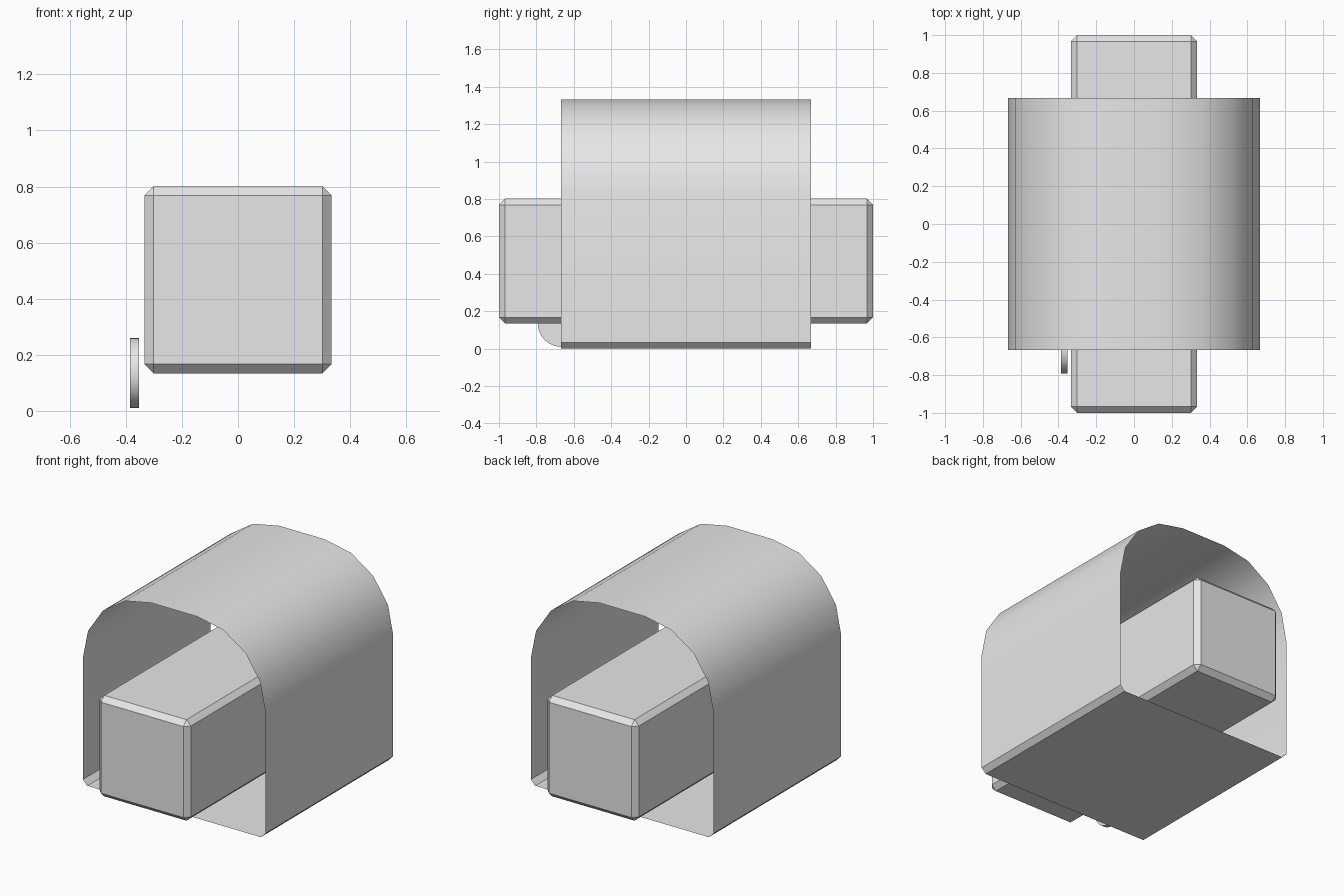
import bpy, bmesh, math

if "Cube" in bpy.data.objects:
    bpy.data.objects.remove(bpy.data.objects["Cube"])

grey = bpy.data.materials.new("light_grey")
grey.diffuse_color = (0.8, 0.8, 0.8, 1)
grey.use_nodes = True
grey.node_tree.nodes["Principled BSDF"].inputs["Base Color"].default_value = grey.diffuse_color


def finish(name, bm, smooth=False):
    """Turn a bmesh into a named grey object."""
    bmesh.ops.recalc_face_normals(bm, faces=bm.faces)
    mesh = bpy.data.meshes.new(name)
    bm.to_mesh(mesh)
    bm.free()
    mesh.materials.append(grey)
    obj = bpy.data.objects.new(name, mesh)
    bpy.context.collection.objects.link(obj)
    if smooth:
        bpy.ops.object.select_all(action='DESELECT')
        obj.select_set(True)
        bpy.context.view_layer.objects.active = obj
        bpy.ops.object.shade_smooth_by_angle(angle=math.radians(30))
    return obj


# Arched shell: thin open-ended tube, rounded on top, chamfered at the bottom
HALF, HEIGHT, RADIUS, CHAMFER, STEPS = 0.667, 1.333, 0.5, 0.033, 4
right = [(HALF - CHAMFER, 0.0), (HALF, CHAMFER)]
for i in range(STEPS + 1):
    a = math.pi / 2 * i / STEPS
    right.append((HALF - RADIUS + RADIUS * math.cos(a),
                  HEIGHT - RADIUS + RADIUS * math.sin(a)))
profile = right + [(-x, z) for x, z in reversed(right)]

bm = bmesh.new()
front, back = [[bm.verts.new((x, y, z)) for x, z in profile] for y in (-HALF, HALF)]
for i in range(len(profile)):
    j = (i + 1) % len(profile)
    bm.faces.new((front[i], front[j], back[j], back[i]))
finish("arched_shell", bm, smooth=True)

# Long core block with chamfered edges
bm = bmesh.new()
bmesh.ops.create_cube(bm, size=1)
bmesh.ops.scale(bm, vec=(0.667, 2.0, 0.667), verts=bm.verts)
bmesh.ops.translate(bm, vec=(0, 0, 0.468), verts=bm.verts)
bmesh.ops.bevel(bm, geom=bm.edges[:], offset=CHAMFER, segments=1,
                affect='EDGES', profile=0.5)
finish("core_block", bm)

# Small upright disc beside the block at the front
bm = bmesh.new()
bmesh.ops.create_cone(bm, cap_ends=True, segments=32, radius1=0.125,
                      radius2=0.125, depth=0.033)
disc = finish("side_disc", bm, smooth=True)
disc.rotation_euler = (0, math.pi / 2, 0)
disc.location = (-0.369, -0.667, 0.135)
